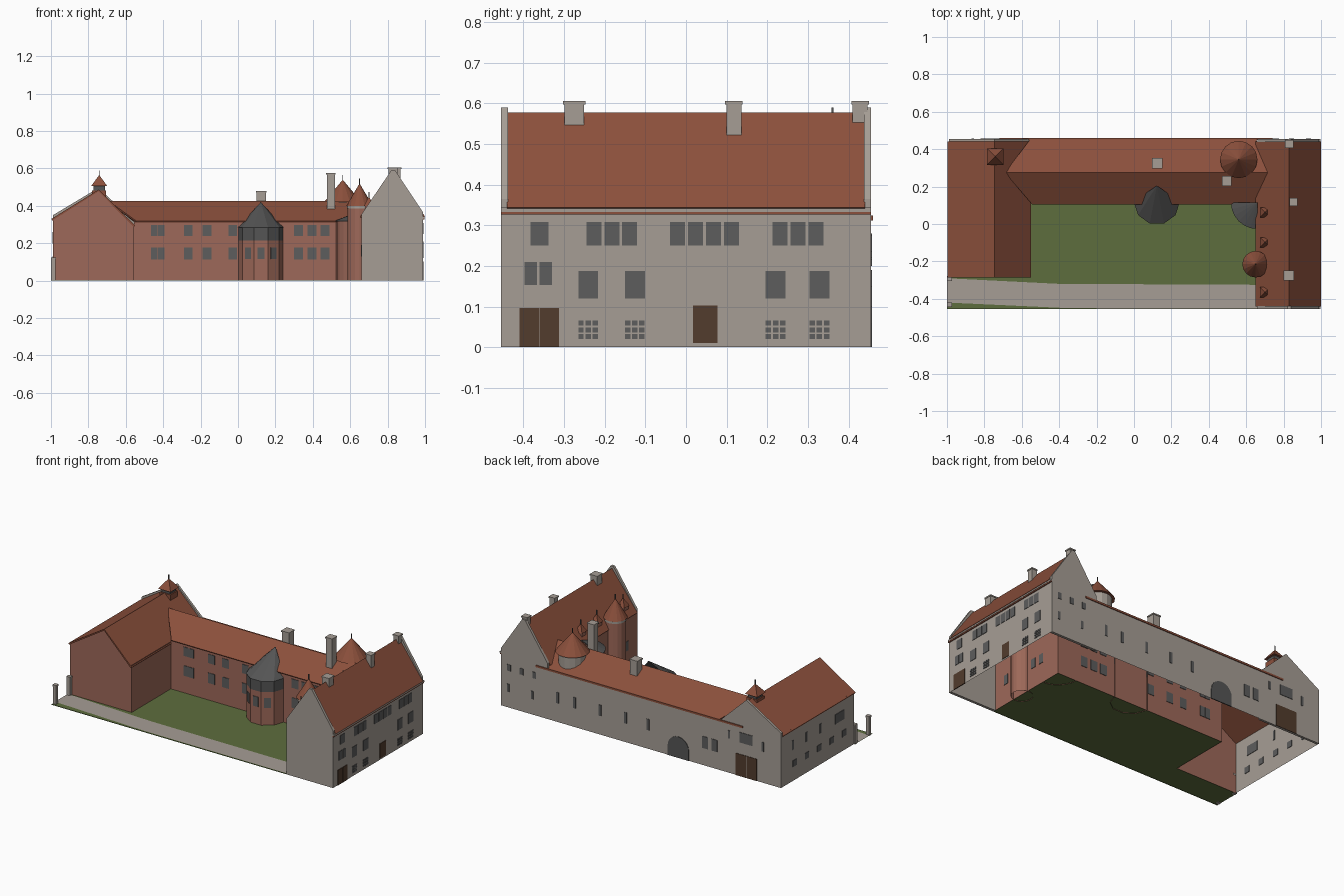
import bpy, bmesh, math

cube = bpy.data.objects.get("Cube")
if cube:
    bpy.data.objects.remove(cube, do_unlink=True)


def material(name, *rgb):
    m = bpy.data.materials.new(name)
    m.use_nodes = True
    m.diffuse_color = (*rgb, 1)
    m.node_tree.nodes["Principled BSDF"].inputs["Base Color"].default_value = (*rgb, 1)
    return m


STONE = material("pale stone", .38, .34, .30)
BRICK = material("pink brick", .34, .14, .10)
TILE = material("red tile", .26, .08, .045)
GLASS = material("grey glass", .11, .11, .11)
SLATE = material("dark slate", .09, .09, .09)
WOOD = material("brown wood", .085, .045, .026)
GRASS = material("green grass", .11, .155, .048)


def add_mesh(name, verts, faces, mat, thick=0):
    mesh = bpy.data.meshes.new(name)
    mesh.from_pydata(verts, [], faces)
    bm = bmesh.new()
    bm.from_mesh(mesh)
    bmesh.ops.recalc_face_normals(bm, faces=bm.faces)
    if thick and sum(f.normal.z for f in bm.faces) < 0:
        bmesh.ops.reverse_faces(bm, faces=bm.faces)
    bm.to_mesh(mesh)
    bm.free()
    mesh.materials.append(mat)
    ob = bpy.data.objects.new(name, mesh)
    bpy.context.collection.objects.link(ob)
    if thick:
        mod = ob.modifiers.new("thickness", "SOLIDIFY")
        mod.thickness = thick
        mod.offset = -1
    return ob


def boxes(name, spans, mat):
    """One object from boxes given as (x0, x1, y0, y1, z0, z1)."""
    verts, faces = [], []
    for x0, x1, y0, y1, z0, z1 in spans:
        n = len(verts)
        verts += [(x, y, z) for x in (x0, x1) for y in (y0, y1) for z in (z0, z1)]
        for f in ((0, 1, 3, 2), (4, 6, 7, 5), (0, 4, 5, 1), (2, 3, 7, 6), (0, 2, 6, 4), (1, 5, 7, 3)):
            faces.append([n + i for i in f])
    return add_mesh(name, verts, faces, mat)


def block(name, x, y, w, z0, z1, mat):
    return boxes(name, [(x - w / 2, x + w / 2, y - w / 2, y + w / 2, z0, z1)], mat)


def slab(name, outline, y0, y1, mat):
    """Outline in x and z, extruded along y."""
    n = len(outline)
    verts = [(x, y, z) for y in (y0, y1) for x, z in outline]
    faces = [list(range(n)), list(range(n, 2 * n))]
    faces += [(i, (i + 1) % n, (i + 1) % n + n, i + n) for i in range(n)]
    return add_mesh(name, verts, faces, mat)


def wall(name, a, b, height, mat):
    (ax, ay), (bx, by) = a, b
    return add_mesh(name, [(ax, ay, 0), (bx, by, 0), (bx, by, height), (ax, ay, height)], [(0, 1, 2, 3)], mat)


def gable_roof(name, xs, zs, y0, y1):
    verts = [(x, y, z) for y in (y0, y1) for x, z in zip(xs, zs)]
    return add_mesh(name, verts, [(0, 1, 4, 3), (1, 2, 5, 4)], TILE, .01)


def cone(name, x, y, r0, r1, z0, z1, mat, sides=16, turn=0, fill="NGON"):
    bpy.ops.mesh.primitive_cone_add(vertices=sides, radius1=r0, radius2=r1, depth=z1 - z0,
                                    end_fill_type=fill, location=(x, y, (z0 + z1) / 2),
                                    rotation=(0, 0, turn))
    ob = bpy.context.object
    ob.name = name
    ob.data.materials.append(mat)
    return ob


def spire(name, x, y, r, z0, z1, sides=16, turn=0):
    cone(name + "_roof", x, y, r, 0, z0, z1, TILE, sides, turn)
    block(name + "_finial", x, y, .005, z1 - .01, z1 + .025, SLATE)


def row(start, count, pitch, width, z0, z1):
    return [(start + i * pitch, start + i * pitch + width, z0, z1) for i in range(count)]


def panes(name, axis, at, rects, mat=GLASS):
    """Thin plates lying on a wall at a fixed x or y."""
    t = .003
    if axis == "x":
        return boxes(name, [(at - t, at + t, *r) for r in rects], mat)
    return boxes(name, [(r[0], r[1], at - t, at + t, r[2], r[3]) for r in rects], mat)


S, N, YARD, WF = -.455, .455, .115, -.28     # south, north, yard wall, west wing front
W, WY, EY, E = -.99, -.555, .66, .99         # outer and yard faces of the wings

# Ground and path
add_mesh("lawn", [(x, y, .003) for x, y in
         ((-1, S), (EY, S), (EY, YARD), (WY, YARD), (WY, WF), (-1, WF))], [range(6)], GRASS)
add_mesh("path", [(x, y, .006) for x, y in
         ((-1, -.42), (-.35, -.45), (EY, -.453), (EY, -.325), (-.4, -.32), (-1, -.29))], [range(6)], STONE)
add_mesh("lawn_edge", [(-1, S, 0), (EY, S, 0), (EY, S, .003), (-1, S, .003)], [range(4)], GRASS)
for side, y in (("front", -.432), ("rear", -.292)):
    block(side + "_gate_post", -.988, y, .022, 0, .115, STONE)
    block(side + "_gate_post_cap", -.987, y, .026, .115, .125, STONE)

# Walls
wall("west_outer_wall", (W, WF), (W, N), .335, STONE)
wall("east_outer_wall", (E, S), (E, N), .34, STONE)
wall("north_outer_wall", (WY, N), (EY, N), .32, STONE)
wall("west_yard_wall", (WY, WF), (WY, YARD), .305, BRICK)
wall("north_yard_wall", (WY, YARD), (EY, YARD), .32, BRICK)
wall("east_yard_wall", (EY, YARD), (EY, S), .345, BRICK)
add_mesh("west_front_wall", [(W, WF, 0), (WY, WF, 0), (WY, WF, .30), (-.745, WF, .48), (W, WF, .33)],
         [range(5)], BRICK)
west_gable = [(W, 0), (WY, 0), (WY, .315), (-.745, .497), (W, .35)]
east_gable = [(EY, 0), (E, 0), (E, .365), (.84, .59), (.82, .59), (EY, .355)]
slab("west_rear_gable", west_gable, .44, N, STONE)
slab("east_rear_gable", east_gable, .438, N, STONE)
slab("east_front_gable", east_gable, S, -.438, STONE)
boxes("east_cornice", [(.985, .998, S, N, .333, .343)], STONE)
boxes("east_gutter", [(.985, .996, S, N, .326, .333)], TILE)
boxes("north_gutter", [(-.72, .74, .45, .46, .312, .324)], TILE)

# Roofs
gable_roof("west_roof", (-.998, -.745, -.55), (.33, .487, .295), -.287, .44)
gable_roof("east_roof", (.65, .83, 1), (.34, .577, .343), -.44, .44)
add_mesh("north_roof", [(-.545, .105, .32), (.65, .105, .32), (.735, .275, .425), (-.69, .275, .425),
                        (.65, .459, .32), (-.55, .459, .32)], [(0, 1, 2, 3), (3, 2, 4, 5)], TILE, .01)

# Chimneys
for name, x, y, w, z0, z1 in (("north", .125, .325, .05, .38, .48), ("tall", .497, .23, .044, .3, .575),
                              ("east_front", .828, -.275, .048, .53, .605),
                              ("east_middle", .852, .118, .036, .5, .605),
                              ("east_rear", .83, .428, .036, .5, .605)):
    block(name + "_chimney", x, y, w, z0, z1, STONE)
    block(name + "_chimney_cap", x, y, w + .007, z1 - .008, z1, STONE)

# Apse in the yard, with a leaning half cone roof
cx, cy, rad = .122, .12, .12
arc = [(cx + rad * math.cos(a), cy - rad * math.sin(a)) for a in (math.pi * i / 5 for i in range(6))]
for name, z0, z1, mat in (("apse_wall", 0, .215, BRICK), ("apse_band", .215, .285, SLATE)):
    add_mesh(name, [(x, y, z) for z in (z0, z1) for x, y in arc],
             [(i, i + 1, i + 7, i + 6) for i in range(5)], mat)
add_mesh("apse_roof", [(cx + (x - cx) * 1.03, cy + (y - cy) * 1.03, .285) for x, y in arc] + [(cx, .205, .42)],
         [(i, (i + 1) % 6, 6) for i in range(6)] + [range(6)], SLATE)
for i in (1, 2, 3):
    a = math.pi * (i + .5) / 5
    d = rad * math.cos(math.pi / 10)
    p = boxes("apse_window", [(-.003, .003, -.019, .019, .115, .178)], GLASS)
    p.location = (cx + d * math.cos(a), cy - d * math.sin(a), 0)
    p.rotation_euler.z = -a

# Quarter round tower in the yard corner
quarter = [(EY - .135 * math.cos(a), YARD - .135 * math.sin(a)) for a in (math.pi * i / 12 for i in range(7))]
add_mesh("corner_tower_wall", [(x, y, z) for z in (0, .32) for x, y in quarter],
         [(i, i + 1, i + 8, i + 7) for i in range(6)], BRICK)
add_mesh("corner_tower_roof", [(EY + (x - EY) * 1.05, YARD + (y - YARD) * 1.05, .32) for x, y in quarter]
         + [(EY, YARD, .375)], [(i, i + 1, 7) for i in range(6)], SLATE, .005)

# Round towers
cone("stair_tower_wall", .65, -.215, .064, .064, 0, .39, BRICK, fill="NOTHING")
cone("stair_tower_band", .65, -.215, .068, .068, .385, .402, STONE)
spire("stair_tower", .65, -.215, .071, .40, .52)
cone("big_tower_wall", .56, .345, .083, .083, .3, .425, STONE)
spire("big_tower", .56, .345, .1, .42, .54)

# Dormers and ridge lantern
for y in (.062, -.098, -.365):
    block("dormer_wall", .70, y, .044, .33, .405, BRICK)
    spire("dormer", .70, y, .038, .40, .45, 4, math.pi / 4)
block("lantern_base", -.742, .36, .075, .43, .483, TILE)
block("lantern", -.742, .36, .06, .48, .507, SLATE)
spire("lantern", -.742, .36, .062, .505, .565, 4, math.pi / 4)

# East front windows and doors
top = (.25, .308)
rects = row(-.382, 1, 0, .044, *top) + row(-.245, 3, .044, .037, *top)
rects += row(-.039, 4, .044, .037, *top) + row(.213, 3, .044, .037, *top)
rects += row(-.397, 2, .037, .03, .153, .21)
for y in (-.265, -.15, .196, .304):
    rects += row(y, 1, 0, .049, .12, .187)
    for i in range(3):
        rects += row(y, 3, .0175, .0135, .02 + i * .0165, .0325 + i * .0165)
panes("east_windows", "x", E, rects)
panes("east_doors", "x", E, row(-.41, 2, .05, .048, 0, .097) + row(.017, 1, 0, .061, .01, .103), WOOD)

# Yard windows
rects = []
for z in ((.24, .297), (.113, .178)):
    rects += row(-.465, 2, .038, .035, *z) + row(-.29, 2, .1, .047, *z) + row(-.05, 1, 0, .045, *z)
    rects += row(.3, 3, .071, .048, *z)
panes("yard_windows", "y", YARD, rects)
panes("east_yard_windows", "x", EY, row(-.12, 2, .07, .035, .13, .19) + row(-.36, 1, 0, .035, .13, .19))

# Rear windows, arch and gate
rects = row(.74, 3, .09, .026, .235, .275) + row(.76, 2, .17, .016, .1, .15)
for x in (.58, .46, .28, .1, -.06):
    rects += row(x, 1, 0, .018, .12, .19)
rects += row(-.54, 2, .065, .04, .11, .185) + row(-.79, 1, 0, .09, .215, .28)
rects += row(-.63, 1, 0, .014, .22, .27) + row(-.87, 1, 0, .014, .2, .26)
panes("rear_windows", "y", N, rects)
panes("rear_gate", "y", N, row(-.82, 2, .076, .073, 0, .14), WOOD)
arch = [(-.265 + .075 * math.cos(a), .06 + .075 * math.sin(a)) for a in (math.pi * i / 10 for i in range(11))]
slab("rear_arch", [(-.19, 0)] + arch + [(-.34, 0)], N - .003, N + .003, SLATE)

# West windows
panes("west_windows", "x", W, row(-.2, 5, .125, .04, .09, .13) + row(-.18, 1, 0, .09, .2, .26)
      + row(.05, 3, .14, .016, .2, .26))
